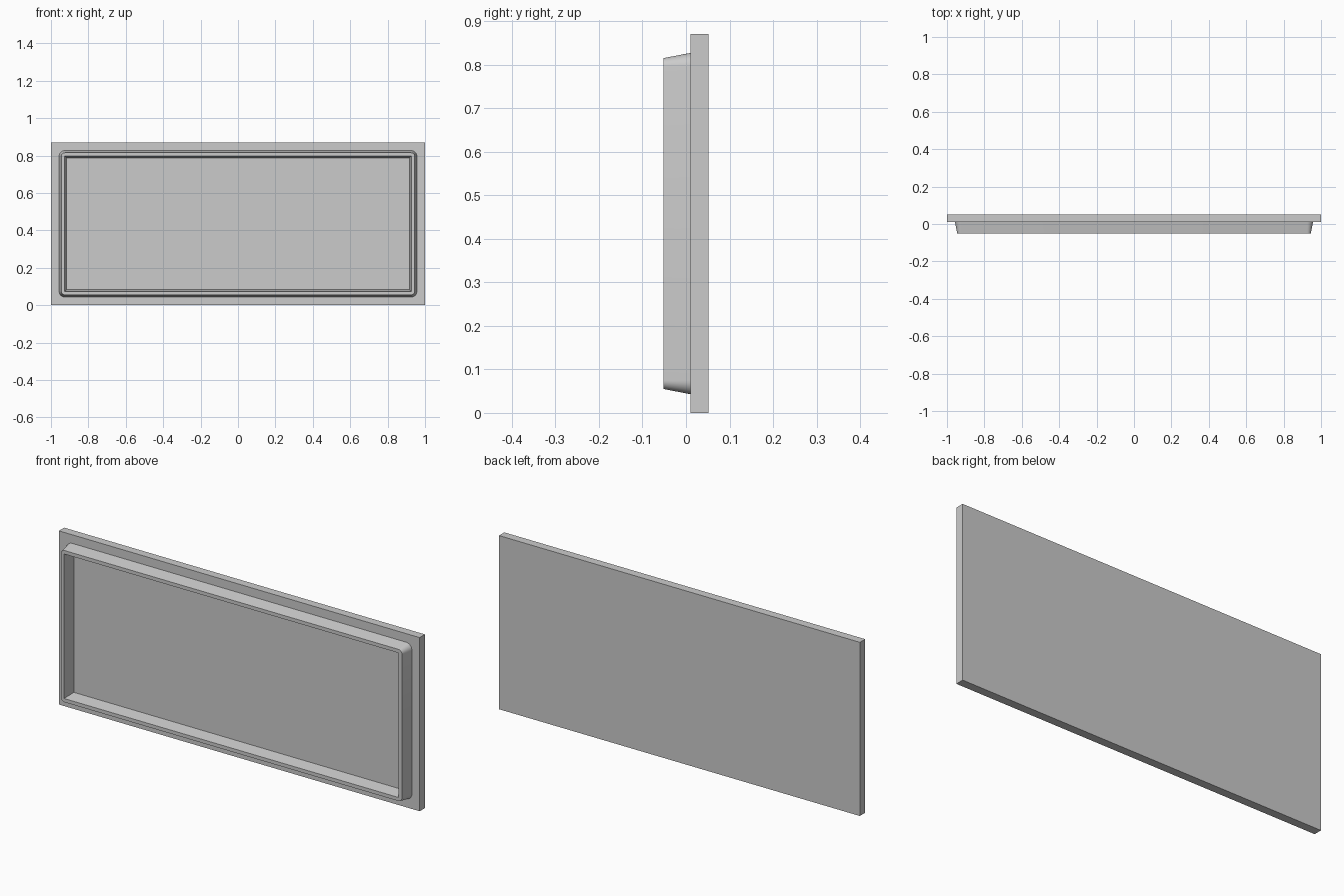
import bpy, bmesh
from math import sin, cos, pi

cube = bpy.data.objects.get("Cube")
if cube:
    bpy.data.objects.remove(cube, do_unlink=True)

grey = bpy.data.materials.new("plain grey")
grey.use_nodes = True
colour = (0.6, 0.6, 0.6, 1)
grey.diffuse_color = colour
grey.node_tree.nodes["Principled BSDF"].inputs["Base Color"].default_value = colour

MID_Z = 0.435
PANEL_FRONT, PANEL_BACK, RIM_FRONT = 0.01, 0.052, -0.052
STEPS = 8  # segments per rounded corner


def loop(bm, half_x, half_z, y, radius):
    """Rectangle outline facing the front, with rounded corners."""
    verts = []
    for i, (sx, sz) in enumerate([(1, 1), (-1, 1), (-1, -1), (1, -1)]):
        for k in range(STEPS + 1):
            a = (i + k / STEPS) * pi / 2
            verts.append(bm.verts.new((sx * (half_x - radius) + radius * cos(a), y,
                                       MID_Z + sz * (half_z - radius) + radius * sin(a))))
    return verts


def finish(name, bm):
    bmesh.ops.remove_doubles(bm, verts=bm.verts, dist=1e-5)
    bmesh.ops.recalc_face_normals(bm, faces=bm.faces)
    mesh = bpy.data.meshes.new(name)
    bm.to_mesh(mesh)
    bm.free()
    mesh.materials.append(grey)
    obj = bpy.data.objects.new(name, mesh)
    bpy.context.collection.objects.link(obj)
    return obj


# Flat back panel
bm = bmesh.new()
bmesh.ops.create_cube(bm, size=1)
for v in bm.verts:
    v.co = (v.co.x * 2, PANEL_BACK if v.co.y > 0 else PANEL_FRONT, MID_Z + v.co.z * 2 * MID_Z)
finish("back_panel", bm)

# Raised rim: tapered outside with round corners, tapered inside with square corners
bm = bmesh.new()
rings = [loop(bm, 0.957, 0.392, PANEL_FRONT, 0.032),
         loop(bm, 0.945, 0.380, RIM_FRONT, 0.020),
         loop(bm, 0.927, 0.362, RIM_FRONT, 0),
         loop(bm, 0.917, 0.352, PANEL_FRONT, 0)]
for r1, r2 in zip(rings, rings[1:]):
    for i in range(len(r1)):
        j = (i + 1) % len(r1)
        bm.faces.new((r1[i], r1[j], r2[j], r2[i]))
rim = finish("raised_rim", bm)

bpy.ops.object.select_all(action="DESELECT")
rim.select_set(True)
bpy.context.view_layer.objects.active = rim
bpy.ops.object.shade_smooth_by_angle(angle=pi / 6)
